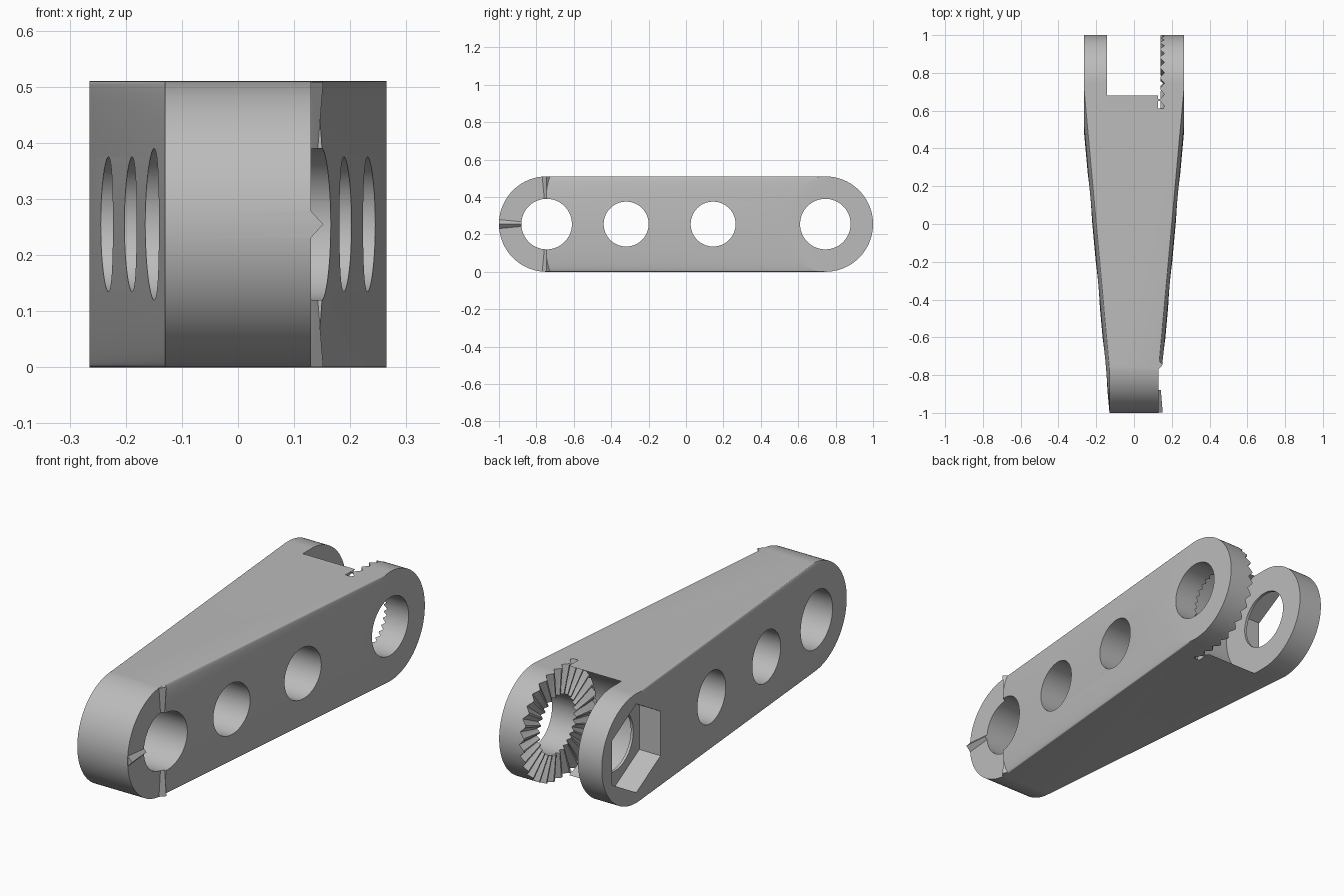
import bpy, bmesh
from math import sin, cos, pi, radians

cube = bpy.data.objects.get("Cube")
if cube:
    bpy.data.objects.remove(cube, do_unlink=True)

R, MID, BACK, FRONT = 0.255, 0.255, 0.745, -0.745
HOLE = 0.135
SEG = 128

grey = bpy.data.materials.new("light grey")
grey.use_nodes = True
grey.diffuse_color = (0.5, 0.5, 0.5, 1)
grey.node_tree.nodes["Principled BSDF"].inputs["Base Color"].default_value = (0.5, 0.5, 0.5, 1)


def ring(x, y, r, n=SEG, start=0.0):
    """Points of a circle facing along x."""
    return [(x, y + r * cos(start + 2 * pi * i / n), MID + r * sin(start + 2 * pi * i / n))
            for i in range(n)]


def hull_into(bm, points):
    verts = [bm.verts.new(p) for p in points]
    res = bmesh.ops.convex_hull(bm, input=verts)
    loose = [v for v in res["geom_interior"] if isinstance(v, bmesh.types.BMVert)]
    if loose:
        bmesh.ops.delete(bm, geom=loose, context="VERTS")


def make(name, *hulls):
    bm = bmesh.new()
    for points in hulls:
        hull_into(bm, points)
    bmesh.ops.dissolve_limit(bm, angle_limit=radians(0.05), verts=bm.verts, edges=bm.edges)
    bmesh.ops.recalc_face_normals(bm, faces=bm.faces)
    mesh = bpy.data.meshes.new(name)
    bm.to_mesh(mesh)
    bm.free()
    mesh.materials.append(grey)
    obj = bpy.data.objects.new(name, mesh)
    bpy.context.collection.objects.link(obj)
    return obj


def prism(x0, x1, y, r, n=SEG, start=0.0):
    return ring(x0, y, r, n, start) + ring(x1, y, r, n, start)


def wedge(angle, y, base, face, r0, r1, d0, d1):
    """Radial V-shaped ridge that widens and rises outward."""
    pts = []
    for r, d in ((r0, d0), (r1, d1)):
        w = r * 0.094
        for x, t in ((base, -w), (base, w), (face, -w), (face, w), (face + d, 0)):
            pts.append((x, y + r * cos(angle) - t * sin(angle),
                        MID + r * sin(angle) + t * cos(angle)))
    return pts


def combine(target, tool, operation):
    mod = target.modifiers.new(operation.lower(), "BOOLEAN")
    mod.operation = operation
    mod.solver = "EXACT"
    mod.object = tool
    tool.hide_render = True
    bpy.context.view_layer.objects.active = target
    bpy.ops.object.modifier_apply(modifier=mod.name)
    bpy.data.objects.remove(tool, do_unlink=True)


# Tapered arm: wide round back end blended into a narrow round front end
arm = make("clevis_arm", prism(-0.265, 0.265, BACK, R) + prism(-0.13, 0.13, FRONT, R))

# Round slot between the two ears
combine(arm, make("slot_cutter", prism(-0.142, 0.139, BACK, 0.263)), "DIFFERENCE")

# Flat seat on the front end
seat = [(x, y, z) for x in (0.13, 0.4) for y in (-1.2, FRONT) for z in (-0.1, 0.7)]
combine(arm, make("seat_cutter", seat), "DIFFERENCE")

# Locking ridges on the seat
ridges = [wedge(k * pi / 2, FRONT, 0.11, 0.13, 0.12, R - 0.001, 0.011, 0.022) for k in (1, 2, 3)]
combine(arm, make("ridge_tool", *ridges), "UNION")

# Ring of radial grooves inside the left ear
TEETH = 28
grooves = [wedge(2 * pi * k / TEETH, BACK, 0.128, 0.139, 0.115, 0.288, 0.014, 0.024)
           for k in range(TEETH)]
combine(arm, make("groove_cutter", *grooves), "DIFFERENCE")

# Through holes
holes = [prism(-0.5, 0.5, y, r)
         for y, r in ((FRONT, HOLE), (-0.32, 0.12), (0.145, 0.12), (BACK, HOLE))]
combine(arm, make("hole_cutter", *holes), "DIFFERENCE")

# Hexagonal nut pocket in the outside of the right ear
combine(arm, make("nut_pocket_cutter", prism(-0.4, -0.155, BACK, 0.207, 6, pi / 2)), "DIFFERENCE")

# Smooth shading with crisp edges
bpy.ops.object.select_all(action="DESELECT")
arm.select_set(True)
bpy.context.view_layer.objects.active = arm
bpy.ops.object.shade_smooth_by_angle(angle=radians(25))
